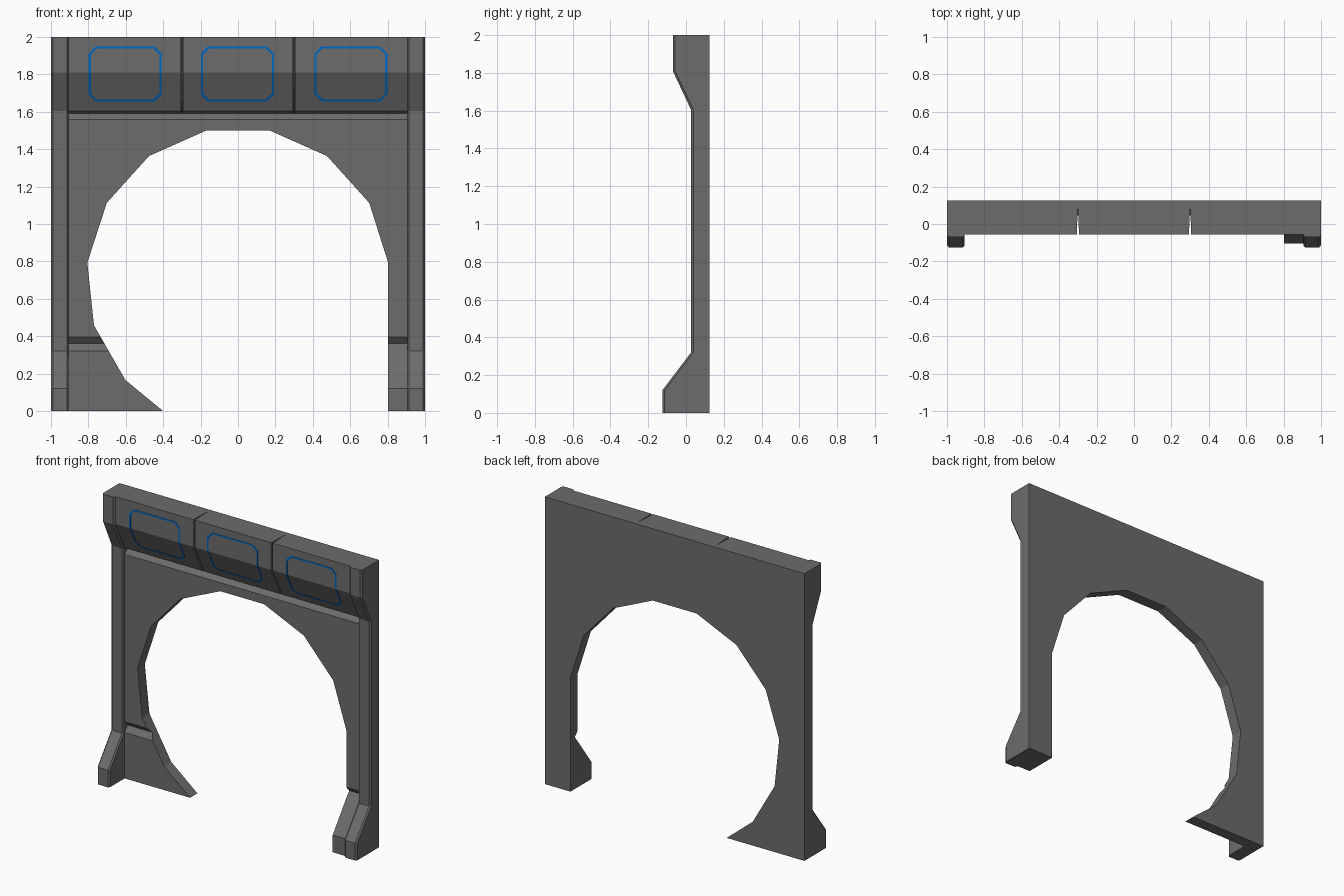
import bpy, bmesh, math

if "Cube" in bpy.data.objects:
    bpy.data.objects.remove(bpy.data.objects["Cube"])

BACK = 0.125


def material(name, rgb):
    m = bpy.data.materials.new(name)
    m.diffuse_color = (*rgb, 1)
    m.use_nodes = True
    m.node_tree.nodes["Principled BSDF"].inputs["Base Color"].default_value = m.diffuse_color
    return m


grey = material("dark grey metal", (0.15, 0.15, 0.153))
blue = material("blue light", (0.0, 0.14, 0.55))


def finish(name, bm, mat):
    bmesh.ops.recalc_face_normals(bm, faces=bm.faces[:])
    mesh = bpy.data.meshes.new(name)
    bm.to_mesh(mesh)
    bm.free()
    mesh.materials.append(mat)
    ob = bpy.data.objects.new(name, mesh)
    bpy.context.collection.objects.link(ob)
    return ob


def loft_x(name, stations, mat=grey):
    """Bridge matching (y, z) profiles placed at successive x positions."""
    bm = bmesh.new()
    rings = [[bm.verts.new((x, y, z)) for y, z in prof] for x, prof in stations]
    n = len(rings[0])
    for a, b in zip(rings, rings[1:]):
        for i in range(n):
            j = (i + 1) % n
            bm.faces.new((a[i], a[j], b[j], b[i]))
    bm.faces.new(rings[0])
    bm.faces.new(rings[-1])
    return finish(name, bm, mat)


# Wall with V-shaped grooves above and below
wall_profile = [(BACK, 0), (BACK, 1.59), (0.075, 1.59), (0.045, 1.56),
                (0.045, 0.395), (0.077, 0.36), (0.045, 0.32), (0.045, 0)]
wall = loft_x("arch_wall", [(-0.905, wall_profile), (0.905, wall_profile)])

# Arch opening: part of a 15-gon, with a straight right jamb and a left spur
arch = [(0.803, -0.05)]
for k in range(8):
    a = math.radians(6 + 24 * k)
    arch.append((0.81 * math.cos(a), 0.708 + 0.81 * math.sin(a)))
arch[1] = (0.803, 0.793)
arch += [(-0.77, 0.458), (-0.602, 0.166), (-0.34, -0.05)]
bm = bmesh.new()
front = [bm.verts.new((x, -0.4, z)) for x, z in arch]
rear = [bm.verts.new((x, 0.4, z)) for x, z in arch]
bm.faces.new(front)
bm.faces.new(rear)
for i in range(len(arch)):
    j = (i + 1) % len(arch)
    bm.faces.new((front[i], front[j], rear[j], rear[i]))
cutter = finish("arch_cutter", bm, grey)
cutter.hide_render = True
mod = wall.modifiers.new("arch", 'BOOLEAN')
mod.operation = 'DIFFERENCE'
mod.solver = 'EXACT'
mod.object = cutter
bpy.context.view_layer.objects.active = wall
bpy.ops.object.modifier_apply(modifier=mod.name)
bpy.data.objects.remove(cutter)

# Header with two slits dividing it into three panels
full = [(BACK, 2), (BACK, 1.59), (0.075, 1.59), (0.045, 1.605), (-0.055, 1.81), (-0.055, 2)]
slit = full[:2] + [(0.1, z) for y, z in full[2:]]
loft_x("header", [(-0.905, full), (-0.306, full), (-0.3, slit), (-0.294, full),
                  (0.294, full), (0.3, slit), (0.306, full), (0.905, full)])

# Side posts with chamfered front edges
post_front = [(-0.07, 2), (-0.07, 1.81), (0.027, 1.605), (0.027, 0.32), (-0.125, 0.12), (-0.125, 0)]
for side, s in (("left", -1), ("right", 1)):
    stations = []
    for x, inset in ((0.905, 0.012), (0.914, 0), (0.99, 0), (1.0, 0.012)):
        stations.append((s * x, [(BACK, 0), (BACK, 2)] + [(y + inset, z) for y, z in post_front]))
    loft_x(side + "_post", stations)

# Sloped foot beside the right post
foot = [(0.045, 0), (0.045, 0.32), (-0.105, 0.12), (-0.105, 0)]
loft_x("right_inner_foot", [(0.803, foot), (0.905, foot)])


# Blue outline strips that follow the bend of the header
def header_y(z):
    return -0.055 + max(0, 1.81 - z) / 0.205 * 0.1


def outline(cx, w, z0, z1, c):
    return [(cx + x, z) for x, z in (
        (-w + c, z0), (w - c, z0), (w, z0 + c), (w, 1.81), (w, z1 - c),
        (w - c, z1), (-w + c, z1), (-w, z1 - c), (-w, 1.81), (-w, z0 + c))]


for name, cx in (("left", -0.603), ("middle", -0.003), ("right", 0.603)):
    bm = bmesh.new()
    rings = []
    for grow, lift in ((0, 0.002), (0, -0.002), (-0.011, -0.002), (-0.011, 0.002)):
        pts = outline(cx, 0.195 + grow, 1.655 - grow, 1.949 + grow, 0.037 + grow * 0.4)
        rings.append([bm.verts.new((x, header_y(z) + lift, z)) for x, z in pts])
    for r in range(4):
        a, b = rings[r], rings[(r + 1) % 4]
        for i in range(10):
            j = (i + 1) % 10
            bm.faces.new((a[i], a[j], b[j], b[i]))
    finish(name + "_light_outline", bm, blue)
